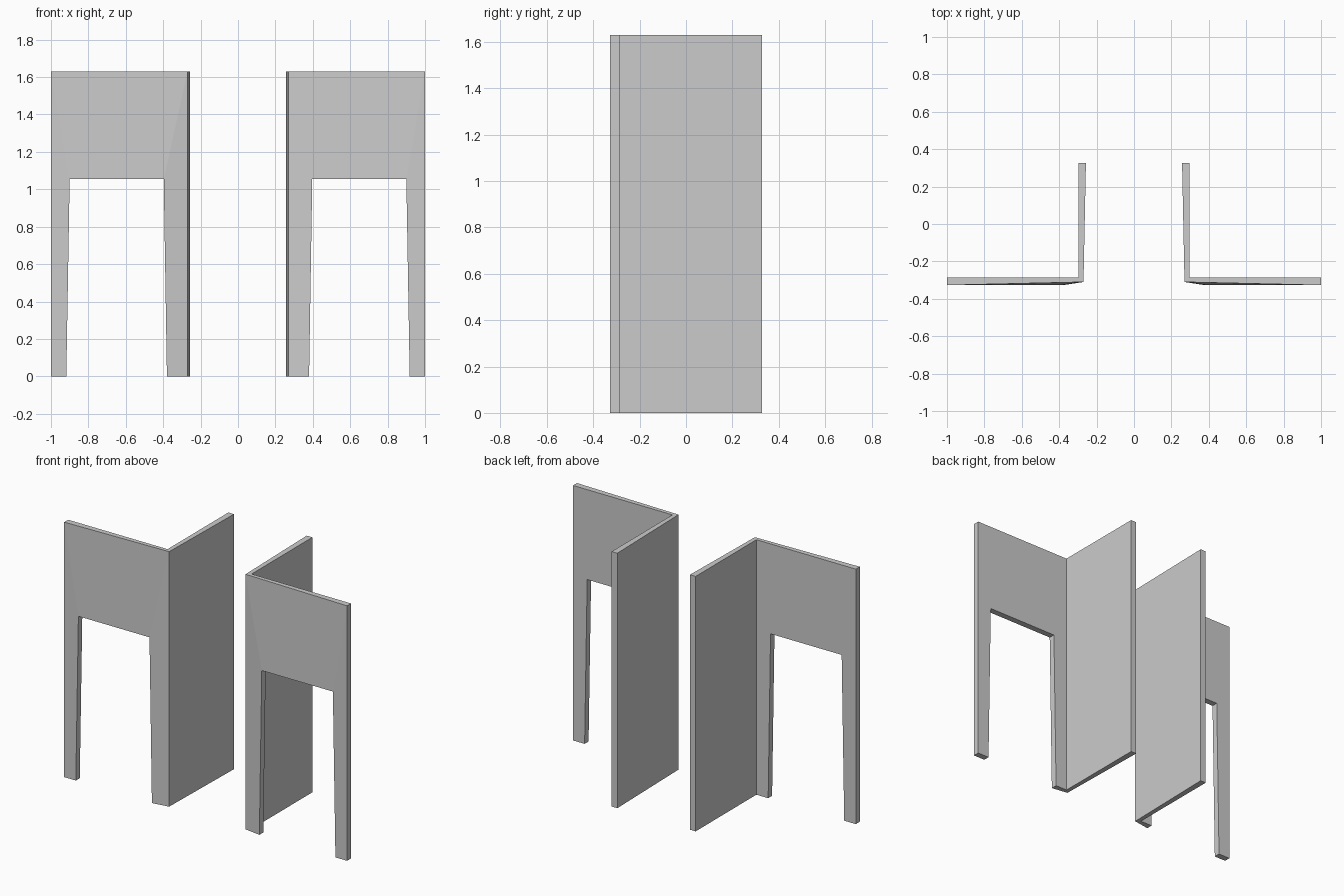
import bpy
import bmesh

if "Cube" in bpy.data.objects:
    bpy.data.objects.remove(bpy.data.objects["Cube"])

HEIGHT, ARCH = 1.63, 1.055
FRONT, BACK, REAR = -0.327, -0.287, 0.327


def build_side(name, sign):
    bm = bmesh.new()

    def verts(points):
        return [bm.verts.new((sign * x, y, z)) for x, y, z in points]

    # Doorway outline in x, z: inner foot, opening, outer foot, top corners
    outline = [(0.38, 0), (0.397, ARCH), (0.90, ARCH), (0.918, 0),
               (1.0, 0), (1.0, HEIGHT)]
    front = verts([(x, FRONT, z) for x, z in outline]
                  + [(0.27, -0.31, HEIGHT), (0.27, -0.31, 0)])
    back = verts([(x, BACK, z) for x, z in outline]
                 + [(0.297, BACK, HEIGHT), (0.297, BACK, 0)])

    # Front panel: three facets on each face, then its rim
    for a, b, c, d in ((7, 0, 1, 6), (1, 2, 5, 6), (2, 3, 4, 5)):
        bm.faces.new([front[i] for i in (a, b, c, d)])
        bm.faces.new([back[i] for i in (d, c, b, a)])
    for i in range(7):
        j = (i + 1) % 8
        bm.faces.new((front[i], front[j], back[j], back[i]))
    bm.faces.new((front[7], front[0], back[0], back[7]))

    # Side wall running back from the mitred corner
    end = verts([(0.257, REAR, HEIGHT), (0.297, REAR, HEIGHT),
                 (0.297, REAR, 0), (0.257, REAR, 0)])
    corner = [front[6], back[6], back[7], front[7]]
    for i in range(4):
        j = (i + 1) % 4
        bm.faces.new((corner[i], corner[j], end[j], end[i]))
    bm.faces.new(end)

    # The corner is open inside, so drop the hidden mitre face
    hidden = [f for f in bm.faces if set(f.verts) == set(corner)]
    bmesh.ops.delete(bm, geom=hidden, context='FACES_ONLY')

    bmesh.ops.recalc_face_normals(bm, faces=bm.faces)
    mesh = bpy.data.meshes.new(name)
    bm.to_mesh(mesh)
    bm.free()
    obj = bpy.data.objects.new(name, mesh)
    bpy.context.collection.objects.link(obj)


# Mirrored pair of L-shaped doorway panels
build_side("right_doorway_panel", 1)
build_side("left_doorway_panel", -1)
